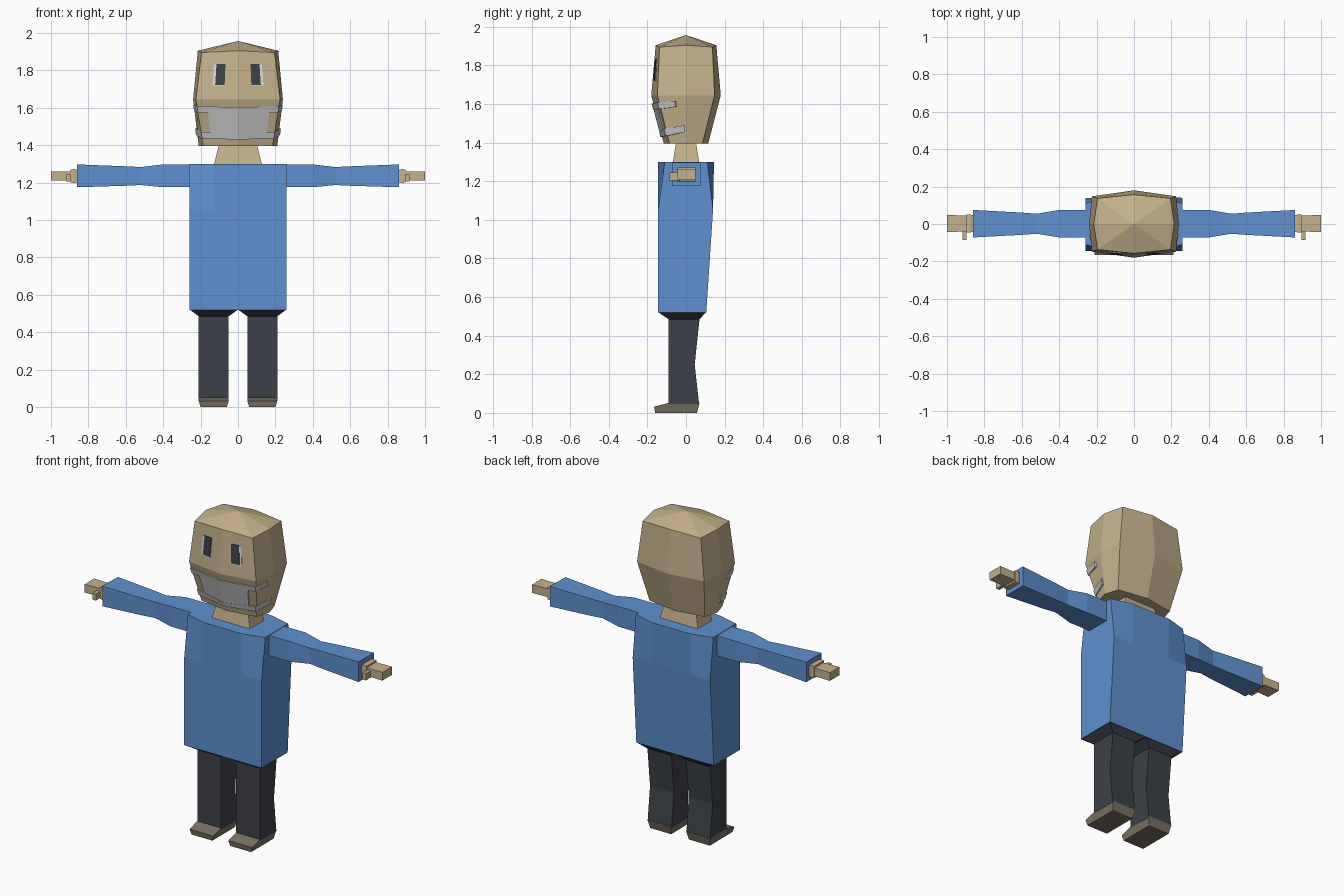
import bpy, bmesh
from mathutils import Vector

if "Cube" in bpy.data.objects:
    bpy.data.objects.remove(bpy.data.objects["Cube"])


def material(name, rgb):
    m = bpy.data.materials.new(name)
    m.diffuse_color = (*rgb, 1)
    m.use_nodes = True
    m.node_tree.nodes["Principled BSDF"].inputs["Base Color"].default_value = m.diffuse_color
    return m


SKIN = material("skin tan", (0.56, 0.44, 0.265))
BLUE = material("shirt blue", (0.115, 0.28, 0.63))
DARK = material("trouser charcoal", (0.046, 0.053, 0.065))
SHOE = material("shoe brown", (0.19, 0.165, 0.125))
MASK = material("mask grey", (0.58, 0.58, 0.59))
WHITE = material("eye white", (0.72, 0.72, 0.73))


def finish(name, bm, mat, fix=True):
    if fix:
        bmesh.ops.recalc_face_normals(bm, faces=bm.faces)
    me = bpy.data.meshes.new(name)
    bm.to_mesh(me)
    bm.free()
    me.materials.append(mat)
    ob = bpy.data.objects.new(name, me)
    bpy.context.collection.objects.link(ob)
    return ob


def loft(name, rings, mat, apex=None):
    """Skin a closed solid through rings of equal point count."""
    bm = bmesh.new()
    vs = [[bm.verts.new(p) for p in r] for r in rings]
    n = len(vs[0])
    for a, b in zip(vs, vs[1:]):
        for i in range(n):
            j = (i + 1) % n
            bm.faces.new((a[i], a[j], b[j], b[i]))
    bm.faces.new(vs[0][::-1])
    if apex:
        top = bm.verts.new(apex)
        for i in range(n):
            bm.faces.new((vs[-1][i], vs[-1][(i + 1) % n], top))
    else:
        bm.faces.new(vs[-1])
    return finish(name, bm, mat)


def rect_z(x0, x1, y0, y1, z):
    return [(x0, y0, z), (x1, y0, z), (x1, y1, z), (x0, y1, z)]


def rect_x(x, y0, y1, z0, z1):
    return [(x, y0, z0), (x, y1, z0), (x, y1, z1), (x, y0, z1)]


def box(name, x0, x1, y0, y1, z0, z1, mat):
    return loft(name, [rect_z(x0, x1, y0, y1, z0), rect_z(x0, x1, y0, y1, z1)], mat)


# Shirt body: upper corners pulled in towards the shoulders
def torso_ring(z, yf, yb, pull=0.0):
    f = [(-0.26, yf + pull), (-0.13, yf), (0.13, yf), (0.26, yf + pull)]
    b = [(0.26, yb - pull), (0.13, yb), (-0.13, yb), (-0.26, yb - pull)]
    return [(x, y, z) for x, y in f + b]


loft("shirt_body", [torso_ring(0.52, -0.145, 0.105), torso_ring(1.05, -0.145, 0.14),
                    torso_ring(1.30, -0.145, 0.145, 0.035)], BLUE)

# Neck
loft("neck", [rect_z(-0.13, 0.13, -0.07, 0.07, 1.29),
              rect_z(-0.10, 0.10, -0.05, 0.05, 1.41)], SKIN)

# Head levels: z, corner x, side x, corner y, centre y
LEVELS = [(1.395, 0.185, 0.21, 0.085, 0.115),
          (1.645, 0.225, 0.24, 0.148, 0.18),
          (1.905, 0.195, 0.215, 0.137, 0.157)]


def head_ring(lv, drop=0.0):
    z, cx, sx, cy, my = lv
    return [(0, -my, z), (cx, -cy, z - drop), (sx, 0, z), (cx, cy, z - drop),
            (0, my, z), (-cx, cy, z - drop), (-sx, 0, z), (-cx, -cy, z - drop)]


loft("head", [head_ring(LEVELS[0]), head_ring(LEVELS[1]), head_ring(LEVELS[2], 0.01)],
     SKIN, apex=(0, 0, 1.957))


def on_head(u, z, lift):
    """Point on the face: |u| 0..1 is centre to corner, 1..2 is corner to side."""
    a, b = (LEVELS[0], LEVELS[1]) if z < LEVELS[1][0] else (LEVELS[1], LEVELS[2])
    t = (z - a[0]) / (b[0] - a[0])
    _, cx, sx, cy, my = [p + (q - p) * t for p, q in zip(a, b)]
    s, w = (1 if u >= 0 else -1), abs(u)
    if w <= 1:
        return Vector((s * cx * w, -my + (my - cy) * w - lift, z))
    w -= 1
    return Vector((s * (cx + (sx - cx) * w + lift), -cy * (1 - w) - lift * (1 - w), z))


def patch(name, columns, lift, thick, mat):
    """Thin plate over the head; columns are (u, z low, z high)."""
    bm = bmesh.new()
    inner, outer = [], []
    for u, z0, z1 in columns:
        zs = [z0, z1]
        inner.append([bm.verts.new(on_head(u, z, lift)) for z in zs])
        outer.append([bm.verts.new(on_head(u, z, lift + thick)) for z in zs])
    for i in range(len(columns) - 1):
        a, b, c, d = inner[i], inner[i + 1], outer[i], outer[i + 1]
        bm.faces.new((a[0], a[1], b[1], b[0]))
        bm.faces.new((c[0], d[0], d[1], c[1]))
        bm.faces.new((a[0], b[0], d[0], c[0]))
        bm.faces.new((a[1], c[1], d[1], b[1]))
    for i in (0, -1):
        a, c = inner[i], outer[i]
        bm.faces.new((a[0], a[1], c[1], c[0]))
    return finish(name, bm, mat)


# Face mask with two wrap-around straps
patch("mask_panel", [(-0.75, 1.44, 1.59), (0, 1.435, 1.59), (0.78, 1.44, 1.59)],
      -0.002, 0.009, MASK)
patch("mask_upper_strap", [(-1.62, 1.585, 1.615), (-1, 1.575, 1.608), (0, 1.57, 1.603),
                           (1, 1.575, 1.608), (1.62, 1.585, 1.615)], -0.001, 0.01, MASK)
patch("mask_lower_strap", [(-1.95, 1.455, 1.49), (-1, 1.435, 1.472), (0, 1.43, 1.45),
                           (1, 1.435, 1.472), (1.95, 1.455, 1.49)], -0.001, 0.01, MASK)

for s, side in ((-1, "left"), (1, "right")):
    # Eyes: white plate with dark centre
    patch(side + "_eye_white", [(s * 0.33, 1.718, 1.832), (s * 0.63, 1.718, 1.832)],
          -0.002, 0.005, WHITE)
    patch(side + "_eye_dark", [(s * 0.33, 1.722, 1.834), (s * 0.565, 1.722, 1.834)],
          0.001, 0.005, DARK)

    # Sleeve, narrowed at the elbow
    stations = [(0.24, 0.072, 1.175, 1.297), (0.40, 0.072, 1.175, 1.297),
                (0.52, 0.052, 1.187, 1.283), (0.60, 0.058, 1.183, 1.287),
                (0.86, 0.072, 1.175, 1.297)]
    loft(side + "_sleeve", [rect_x(s * x, -h, h + 0.003, z0, z1)
                            for x, h, z0, z1 in stations], BLUE)

    # Hand: wrist, palm and forward thumb
    loft(side + "_wrist", [rect_x(s * 0.85, -0.04, 0.045, 1.205, 1.265),
                           rect_x(s * 0.875, -0.045, 0.05, 1.198, 1.272),
                           rect_x(s * 0.895, -0.045, 0.05, 1.2, 1.27)], SKIN)
    loft(side + "_palm", [rect_x(s * 0.89, -0.04, 0.045, 1.21, 1.26),
                          rect_x(s * 1.0, -0.043, 0.048, 1.21, 1.26)], SKIN)
    xs = sorted((s * 0.895, s * 0.918))
    box(side + "_thumb", *xs, -0.085, -0.03, 1.205, 1.245, SKIN)

    # Trouser leg with flared hip, bent at the knee
    legs = [(0.05, 0.21, -0.09, 0.068, 0.045), (0.05, 0.21, -0.09, 0.045, 0.25),
            (0.05, 0.21, -0.09, 0.07, 0.485), (0.0, 0.258, -0.143, 0.103, 0.521)]
    loft(side + "_trouser_leg", [rect_z(s * a, s * b, c, d, z) for a, b, c, d, z in legs], DARK)

    # Shoe: side profile swept across, sole slightly narrower
    prof = [(-0.16, 0.0, 0.06, 0.2), (-0.165, 0.032, 0.05, 0.21), (-0.09, 0.052, 0.05, 0.21),
            (0.07, 0.052, 0.05, 0.21), (0.057, 0.0, 0.06, 0.2)]
    loft(side + "_shoe", [[(s * p[2], p[0], p[1]) for p in prof],
                          [(s * p[3], p[0], p[1]) for p in prof]], SHOE)
